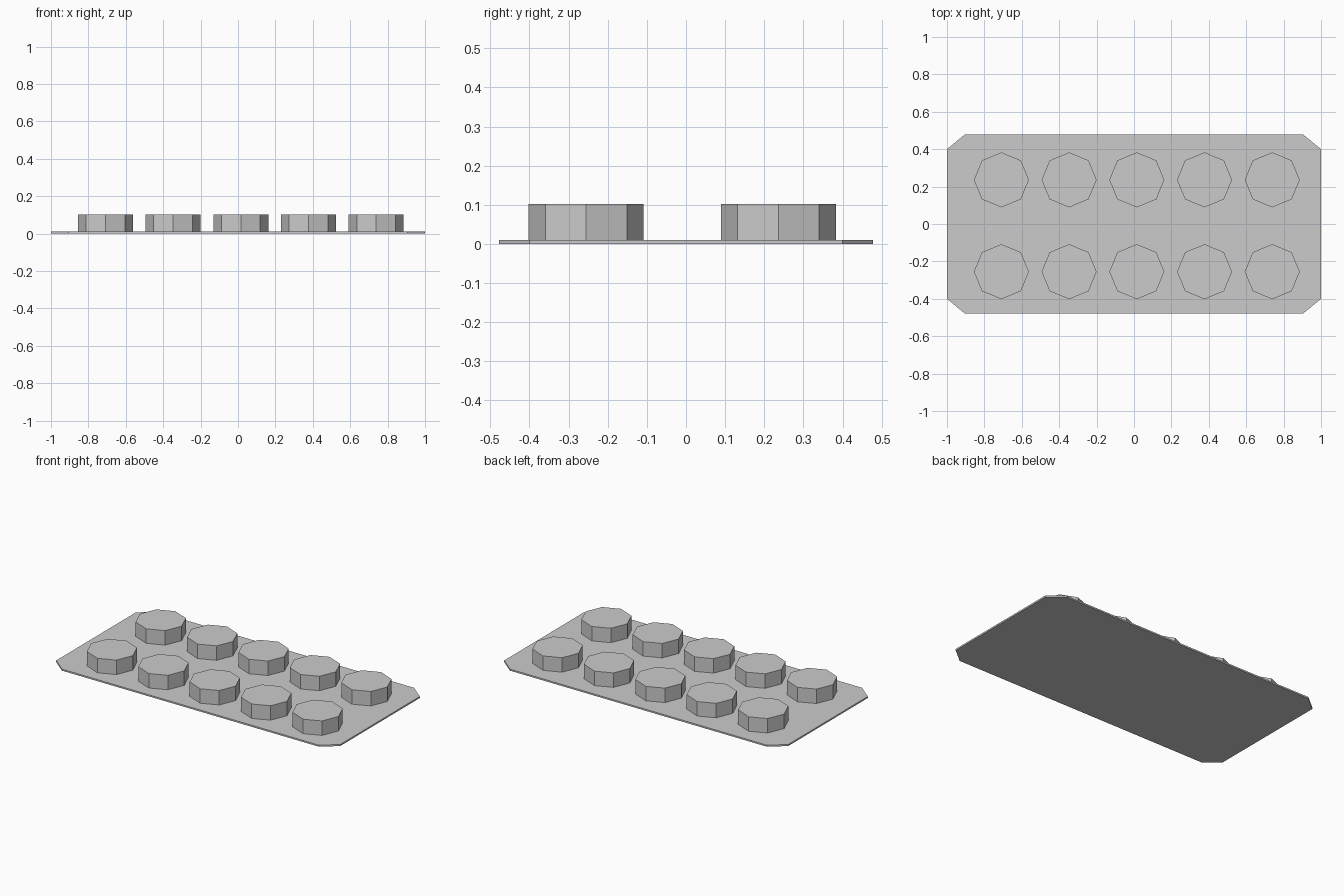
import bpy
import bmesh

cube = bpy.data.objects.get("Cube")
if cube:
    bpy.data.objects.remove(cube, do_unlink=True)

grey = bpy.data.materials.new("plain grey")
grey.use_nodes = True
colour = (0.6, 0.6, 0.6, 1)
grey.diffuse_color = colour
grey.node_tree.nodes["Principled BSDF"].inputs["Base Color"].default_value = colour


def finish(bm, name):
    mesh = bpy.data.meshes.new(name)
    bmesh.ops.recalc_face_normals(bm, faces=bm.faces)
    bm.to_mesh(mesh)
    bm.free()
    mesh.materials.append(grey)
    obj = bpy.data.objects.new(name, mesh)
    bpy.context.collection.objects.link(obj)
    return obj


# Thin base sheet with clipped corners
THICK, TOP = 0.01, 0.102
X, Y, CUT_X, CUT_Y = 1.0, 0.478, 0.095, 0.078
outline = []
for sx, sy in ((1, 1), (-1, 1), (-1, -1), (1, -1)):
    corner = [(sx * X, sy * (Y - CUT_Y)), (sx * (X - CUT_X), sy * Y)]
    outline += corner if sx * sy > 0 else corner[::-1]
bm = bmesh.new()
face = bm.faces.new([bm.verts.new((x, y, 0)) for x, y in outline])
top = bmesh.ops.extrude_face_region(bm, geom=[face])["geom"]
bmesh.ops.translate(bm, vec=(0, 0, THICK),
                    verts=[v for v in top if isinstance(v, bmesh.types.BMVert)])
finish(bm, "base_sheet")

# Two rows of five octagonal pockets
for row, y in (("front", -0.255), ("back", 0.236)):
    for i in range(5):
        bm = bmesh.new()
        bmesh.ops.create_cone(bm, cap_ends=True, segments=8,
                              radius1=0.147, radius2=0.147, depth=TOP - THICK)
        pocket = finish(bm, f"{row}_pocket_{i + 1}")
        pocket.location = (-0.709 + 0.362 * i, y, (TOP + THICK) / 2)
